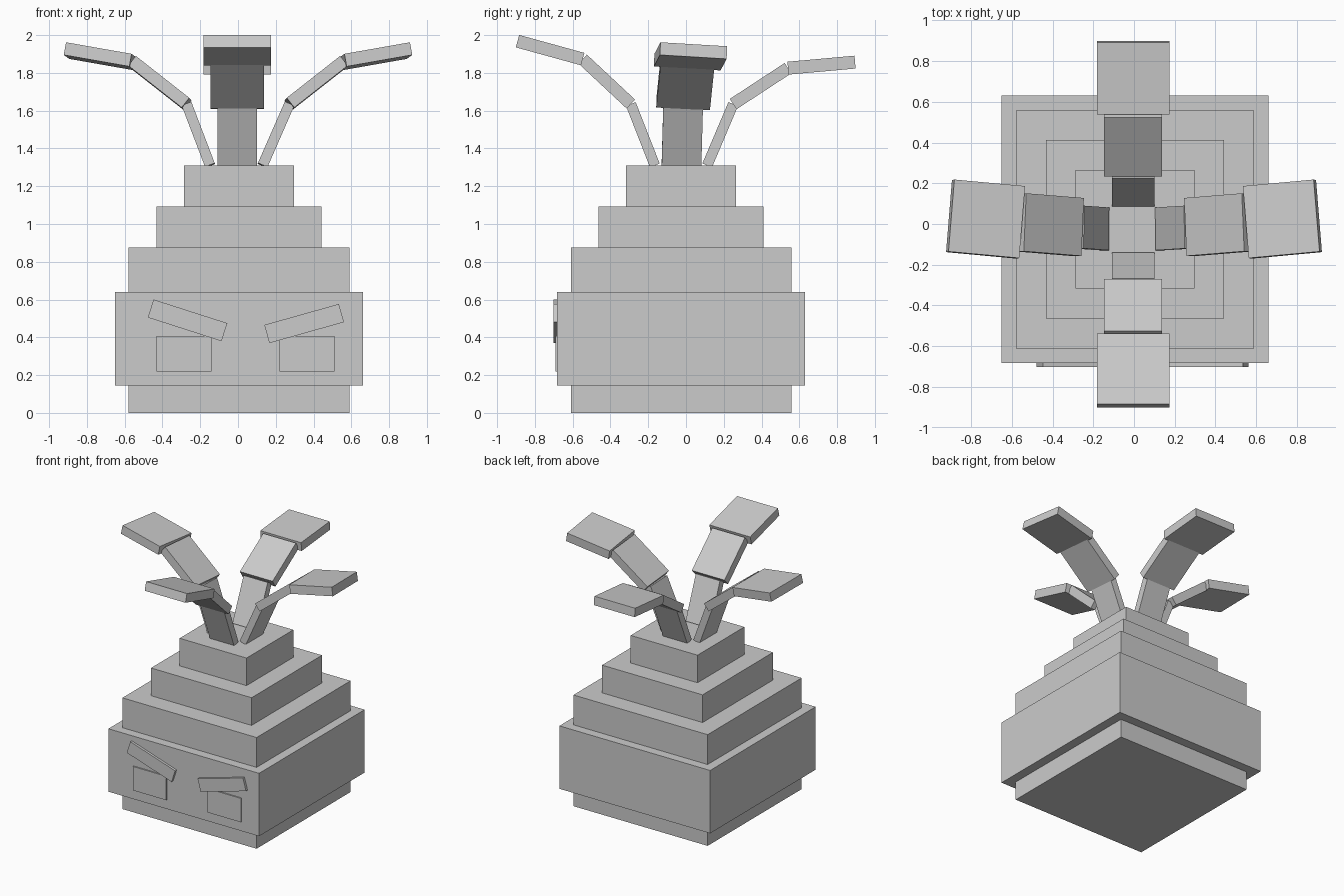
import bpy, bmesh
from math import radians
from mathutils import Matrix, Vector

if "Cube" in bpy.data.objects:
    bpy.data.objects.remove(bpy.data.objects["Cube"])

grey = bpy.data.materials.new("plain grey")
grey.diffuse_color = (0.6, 0.6, 0.6, 1)
grey.use_nodes = True
grey.node_tree.nodes["Principled BSDF"].inputs["Base Color"].default_value = grey.diffuse_color


def box(name, center, size, rot=Matrix.Identity(3)):
    """Box of a given size, turned by a 3x3 rotation."""
    bm = bmesh.new()
    bmesh.ops.create_cube(bm, size=1, matrix=Matrix.Translation(center)
                          @ rot.to_4x4() @ Matrix.Diagonal((*size, 1)))
    mesh = bpy.data.meshes.new(name)
    bm.to_mesh(mesh)
    bm.free()
    mesh.materials.append(grey)
    obj = bpy.data.objects.new(name, mesh)
    bpy.context.collection.objects.link(obj)
    return obj


# Stepped square body: width, bottom, top
for name, w, z0, z1 in (("foot", 1.168, 0, 0.145),
                        ("head", 1.312, 0.145, 0.64),
                        ("lower_tier", 1.168, 0.64, 0.875),
                        ("middle_tier", 0.875, 0.875, 1.093),
                        ("top_tier", 0.582, 1.093, 1.31)):
    box(name, (0.005, -0.026, (z0 + z1) / 2), (w, w, z1 - z0))

# Face: flat eyes with slanted brows
for side, x, brow_x, brow_z, tilt in (("left", -0.286, -0.267, 0.49, 17.8),
                                      ("right", 0.365, 0.35, 0.473, -15.7)):
    box(side + "_eye", (x, -0.684, 0.312), (0.29, 0.016, 0.188))
    box(side + "_brow", (brow_x, -0.689, brow_z), (0.41, 0.024, 0.10),
        Matrix.Rotation(radians(tilt), 3, 'Y'))


def leaf(name, points, across):
    """Three slabs that widen along a bent path."""
    slabs = (("stem", 0.21, 0.055), ("middle", 0.285, 0.065), ("tip", 0.355, 0.068))
    for i, (part, width, thick) in enumerate(slabs):
        a, b = Vector(points[i]), Vector(points[i + 1])
        d = (b - a).normalized()
        w = Vector(across[i])
        w = (w - d * w.dot(d)).normalized()
        rot = Matrix((d, w, d.cross(w))).transposed()
        box(f"{name}_{part}", (a + b) / 2, ((b - a).length, width, thick), rot)


# Front and back leaves
leaf("front_leaf", [(-0.004, -0.165, 1.31), (-0.004, -0.292, 1.635),
                    (-0.004, -0.547, 1.873), (-0.004, -0.892, 1.968)], [(1, 0, 0)] * 3)
leaf("back_leaf", [(-0.004, 0.112, 1.31), (-0.004, 0.25, 1.635),
                   (-0.004, 0.54, 1.825), (-0.004, 0.895, 1.857)], [(1, 0, 0)] * 3)

# Side leaves, slightly twisted toward the back
for name, s, root in (("left_leaf", -1, 0.148), ("right_leaf", 1, 0.13)):
    leaf(name, [(s * root, -0.024, 1.31), (s * 0.272, -0.015, 1.635),
                (s * 0.555, 0.008, 1.857), (s * 0.902, 0.04, 1.918)],
         [(0, 1, 0), (-s * 0.04, 1, -0.05), (-s * 0.085, 1, -0.06)])
